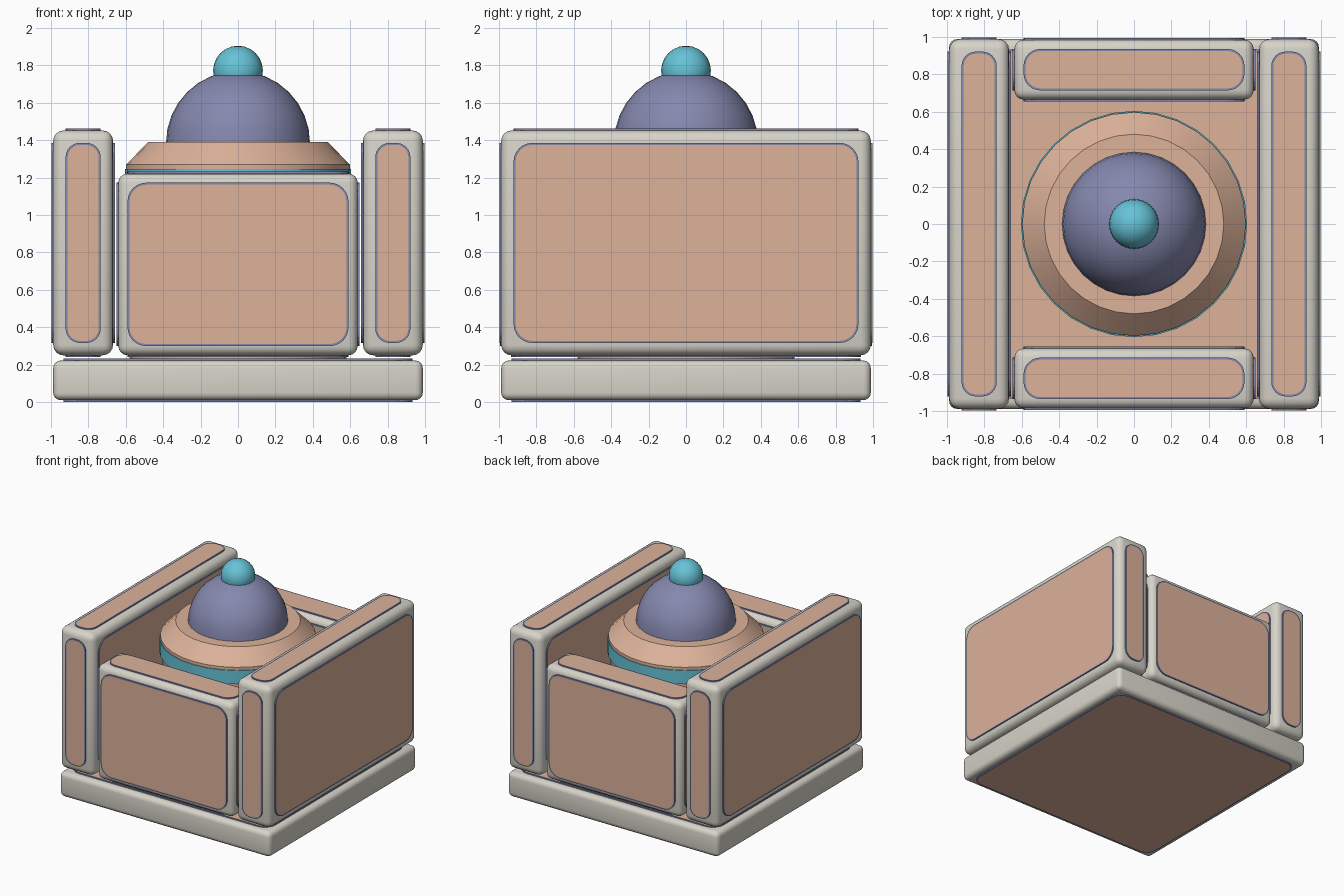
import bpy, bmesh, math
from mathutils import Vector

if "Cube" in bpy.data.objects:
    bpy.data.objects.remove(bpy.data.objects["Cube"])


def srgb(r, g, b):
    return tuple((c / 255 / 12.92) if c < 10 else ((c / 255 + 0.055) / 1.055) ** 2.4
                 for c in (r, g, b)) + (1.0,)


def material(name, rgb):
    m = bpy.data.materials.new(name)
    m.diffuse_color = srgb(*rgb)
    m.use_nodes = True
    m.node_tree.nodes["Principled BSDF"].inputs["Base Color"].default_value = m.diffuse_color
    return m


STONE = material("pale_stone", (215, 212, 201))
TAN = material("tan", (221, 178, 154))
BLUE = material("slate_blue", (133, 136, 174))
CYAN = material("cyan", (102, 195, 215))


def finish(name, bm, mats, smooth=None):
    bmesh.ops.recalc_face_normals(bm, faces=bm.faces[:])
    me = bpy.data.meshes.new(name)
    bm.to_mesh(me)
    bm.free()
    for m in mats:
        me.materials.append(m)
    ob = bpy.data.objects.new(name, me)
    bpy.context.collection.objects.link(ob)
    if smooth:
        bpy.ops.object.select_all(action='DESELECT')
        ob.select_set(True)
        bpy.context.view_layer.objects.active = ob
        bpy.ops.object.shade_smooth_by_angle(angle=math.radians(smooth))
    return ob


def rounded_box(name, lo, hi, radius):
    bm = bmesh.new()
    bmesh.ops.create_cube(bm, size=1)
    for v in bm.verts:
        v.co = Vector([(lo[i] + hi[i]) / 2 + v.co[i] * (hi[i] - lo[i]) for i in range(3)])
    bmesh.ops.bevel(bm, geom=bm.edges[:], offset=radius, segments=4, profile=0.5, affect='EDGES')
    return finish(name, bm, [STONE], 30)


def outline(half_u, half_v, r, steps=6):
    pts = []
    for k, (su, sv) in enumerate([(1, 1), (-1, 1), (-1, -1), (1, -1)]):
        for s in range(steps + 1):
            a = math.pi / 2 * (k + s / steps)
            pts.append((su * (half_u - r) + r * math.cos(a), sv * (half_v - r) + r * math.sin(a)))
    return pts


def panels(name, lo, hi, margin, axes=(0, 1, 2)):
    """Raised rounded plates on both faces of each axis: blue rim, tan face."""
    bm = bmesh.new()
    rim, raise_by = 0.011, 0.01
    for axis in axes:
        u, v = [i for i in range(3) if i != axis]
        hu, hv = [(hi[i] - lo[i]) / 2 - margin for i in (u, v)]
        r = min(0.09, 0.8 * min(hu, hv))
        for side, plane in ((-1, lo[axis]), (1, hi[axis])):
            rings = []
            for grow, h in ((rim, -0.003), (rim, raise_by), (0, raise_by)):
                ring = []
                for pu, pv in outline(hu + grow, hv + grow, r + grow):
                    co = [0, 0, 0]
                    co[u] = (lo[u] + hi[u]) / 2 + pu
                    co[v] = (lo[v] + hi[v]) / 2 + pv
                    co[axis] = plane + side * h
                    ring.append(bm.verts.new(co))
                rings.append(ring)
            n = len(rings[0])
            for a, b in zip(rings, rings[1:]):
                for i in range(n):
                    bm.faces.new((a[i], a[(i + 1) % n], b[(i + 1) % n], b[i]))
            bm.faces.new(rings[0])
            bm.faces.new(rings[2]).material_index = 1
    return finish(name, bm, [BLUE, TAN])


def lathe(name, profile, mat, segments=32, smooth=None):
    bm = bmesh.new()
    vs = [bm.verts.new((r, 0, z)) for r, z in profile]
    es = [bm.edges.new(p) for p in zip(vs, vs[1:])]
    bmesh.ops.spin(bm, geom=vs + es, cent=(0, 0, 0), axis=(0, 0, 1),
                   angle=math.tau, steps=segments, use_duplicate=False)
    bmesh.ops.remove_doubles(bm, verts=bm.verts[:], dist=1e-4)
    return finish(name, bm, [mat], smooth)


# Base slab, panelled on top and bottom
lo, hi = (-0.988, -0.988, 0.01), (0.988, 0.988, 0.222)
rounded_box("base_slab", lo, hi, 0.04)
panels("base_panels", lo, hi, 0.065, axes=(2,))

# Tall side walls
for label, s in (("left", -1), ("right", 1)):
    xs = sorted((s * 0.988, s * 0.668))
    lo, hi = (xs[0], -0.988, 0.25), (xs[1], 0.988, 1.452)
    rounded_box(label + "_wall", lo, hi, 0.055)
    panels(label + "_wall_panels", lo, hi, 0.077)

# Lower front and back walls
for label, s in (("front", -1), ("back", 1)):
    ys = sorted((s * 0.985, s * 0.665))
    lo, hi = (-0.64, ys[0], 0.25), (0.64, ys[1], 1.222)
    rounded_box(label + "_wall", lo, hi, 0.05)
    panels(label + "_wall_panels", lo, hi, 0.06)

# Central drum, cyan band and sloped collar
lathe("drum", [(0, 0.225), (0.58, 0.225), (0.58, 1.15), (0, 1.15)], TAN, 32, 30)
lathe("drum_band", [(0, 1.13), (0.605, 1.13), (0.605, 1.245), (0, 1.245)], CYAN, 32, 30)
lathe("collar", [(0, 1.24), (0.598, 1.24), (0.598, 1.27), (0.48, 1.39), (0, 1.39)], TAN, 32, 30)

# Dome and top knob
lathe("dome", [(0, 1.385)] + [(0.385 * math.cos(a), 1.385 + 0.385 * math.sin(a))
      for a in (math.pi / 16 * i for i in range(9))], BLUE, 32, 35)
lathe("knob", [(0.133 * math.cos(a), 1.772 + 0.133 * math.sin(a))
      for a in (-math.pi / 2 + math.pi / 12 * i for i in range(13))], CYAN, 24, 35)
